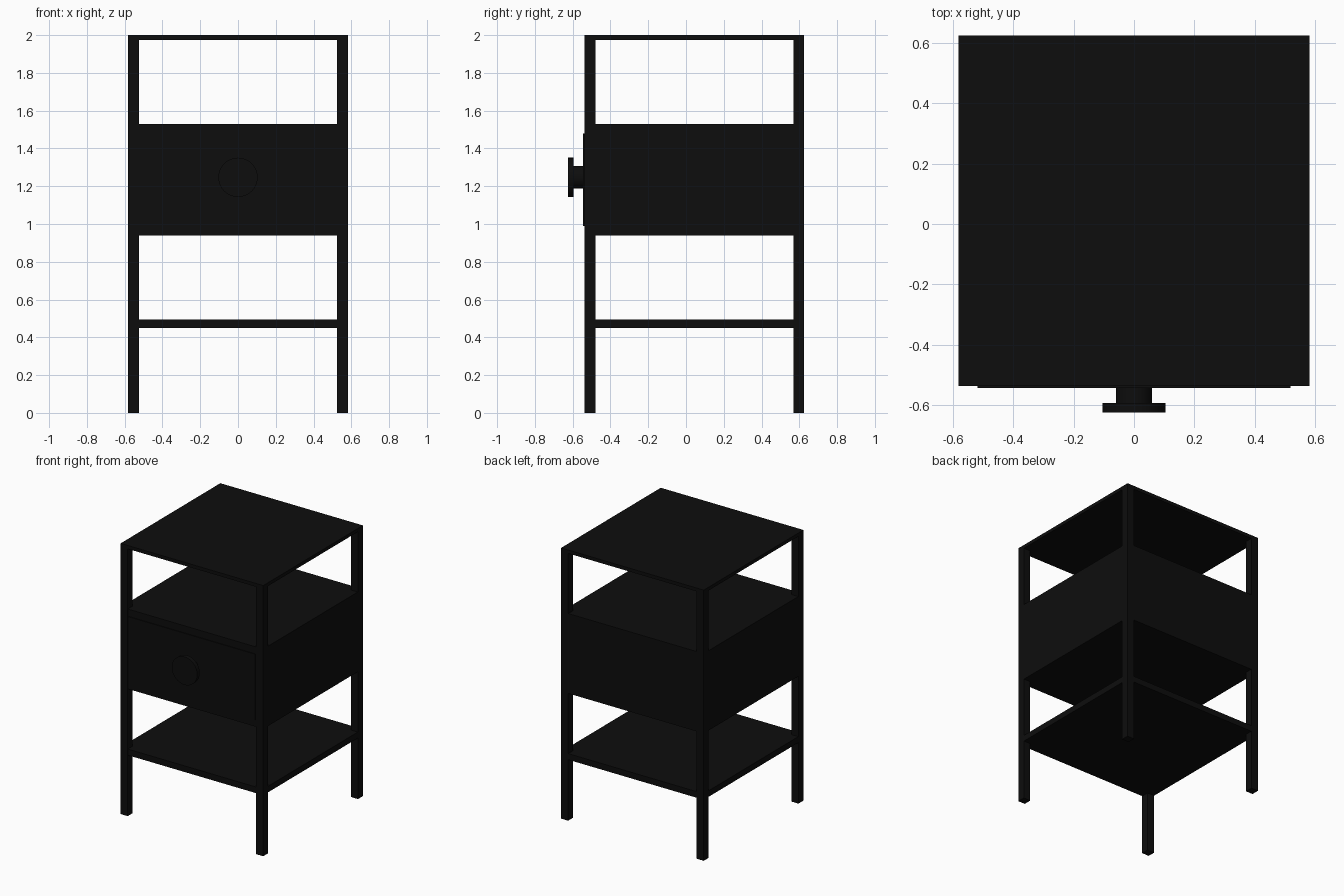
import bpy
import math

if "Cube" in bpy.data.objects:
    bpy.data.objects.remove(bpy.data.objects["Cube"])

black = bpy.data.materials.new("black_paint")
black.diffuse_color = (0.004, 0.004, 0.004, 1)
black.use_nodes = True
black.node_tree.nodes["Principled BSDF"].inputs["Base Color"].default_value = black.diffuse_color

X = 0.583                    # half width
Y0, Y1 = -0.538, 0.626       # front and back of the frame
LEG = 0.058
INSET = 0.001                # panels sit a hair inside the legs


def box(name, x0, x1, y0, y1, z0, z1):
    bpy.ops.mesh.primitive_cube_add(
        size=1, location=((x0 + x1) / 2, (y0 + y1) / 2, (z0 + z1) / 2))
    ob = bpy.context.object
    ob.name = name
    ob.scale = (x1 - x0, y1 - y0, z1 - z0)
    bpy.ops.object.transform_apply(location=False, rotation=False, scale=True)
    ob.data.materials.append(black)
    return ob


def panel(name, z0, z1):
    return box(name, -X + INSET, X - INSET, Y0 + INSET, Y1 - INSET, z0, z1)


def disc(name, radius, y0, y1, z):
    bpy.ops.mesh.primitive_cylinder_add(
        vertices=32, radius=radius, depth=y1 - y0,
        location=(0, (y0 + y1) / 2, z), rotation=(math.pi / 2, 0, 0))
    ob = bpy.context.object
    ob.name = name
    ob.data.materials.append(black)
    bpy.ops.object.shade_smooth_by_angle()
    return ob


# Four square legs
for side, x in (("left", -X), ("right", X - LEG)):
    for end, y in (("front", Y0), ("back", Y1 - LEG)):
        box(f"{end}_{side}_leg", x, x + LEG, y, y + LEG, 0, 1.975)

# Table top, drawer cabinet and lower shelf
box("table_top", -X, X, Y0, Y1, 1.975, 2.0)
panel("drawer_cabinet", 0.94, 1.53)
panel("lower_shelf", 0.45, 0.495)

# Drawer front, standing slightly proud of the cabinet
box("drawer_front", -0.52, 0.52, Y0 - 0.006, Y0 + 0.02, 0.99, 1.478)

# Knob: narrow stem and wide cap
disc("knob_stem", 0.06, -0.6, Y0, 1.247)
disc("knob_cap", 0.104, -0.625, -0.595, 1.247)
